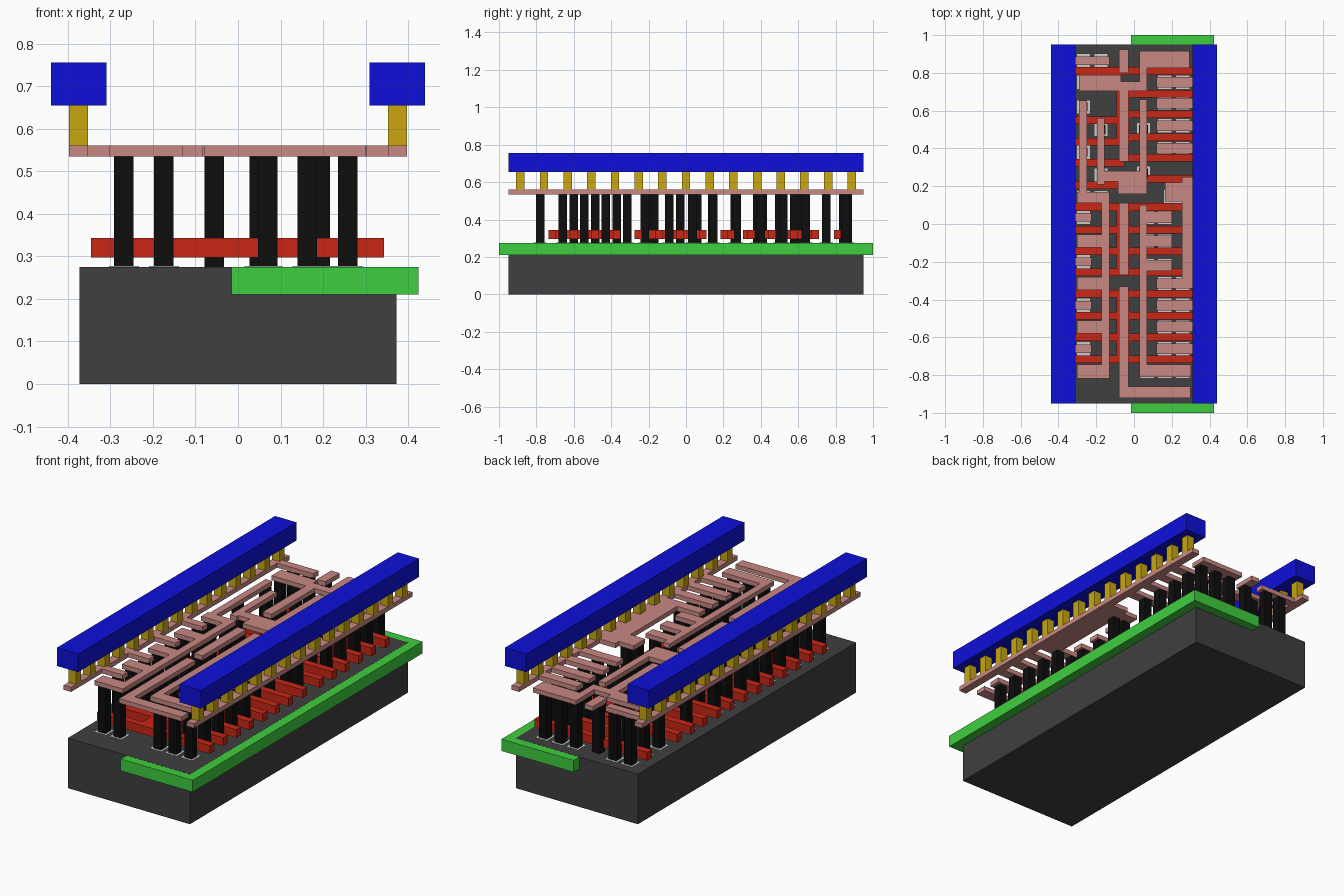
import bpy, bmesh
from mathutils import Matrix, Vector


def mat(name, r, g, b):
    m = bpy.data.materials.new(name)
    m.diffuse_color = (r, g, b, 1)
    return m


def layer(name, rects, z0, z1, material=None):
    """One object made of boxes; each rect is (x0, x1, y0, y1)."""
    bm = bmesh.new()
    for x0, x1, y0, y1 in rects:
        centre = Vector(((x0 + x1) / 2, (y0 + y1) / 2, (z0 + z1) / 2))
        size = Matrix.Diagonal((x1 - x0, y1 - y0, z1 - z0, 1))
        bmesh.ops.create_cube(bm, size=1, matrix=Matrix.Translation(centre) @ size)
    me = bpy.data.meshes.new(name)
    bm.to_mesh(me)
    bm.free()
    ob = bpy.data.objects.new(name, me)
    bpy.context.collection.objects.link(ob)
    if material:
        me.materials.append(material)
    return ob


def bar(x0, x1, y, w=0.045):
    return (x0, x1, y - w / 2, y + w / 2)


def post(x, y, w=0.046):
    return (x - w / 2, x + w / 2, y - w / 2, y + w / 2)


dark = mat("dark_grey", 0.05, 0.05, 0.05)
green = mat("green", 0.05, 0.62, 0.05)
red = mat("red", 0.58, 0.02, 0.008)
black = mat("black", 0.004, 0.004, 0.004)
pink = mat("pink", 0.58, 0.25, 0.23)
yellow = mat("yellow", 0.58, 0.39, 0.005)
blue = mat("blue", 0.004, 0.005, 0.7)

# Base block and the well set into its right half
layer("substrate", [(-0.372, 0.372, -0.95, 0.95)], 0, 0.2755, dark)
layer("well", [(-0.015, 0.424, -1, 1)], 0.21, 0.275, green)

# Gate bars: left and right halves, tied together by pads in the middle
left_gates = [-0.715, -0.6, -0.485, -0.37, -0.255, -0.145, -0.03, 0.09,
              0.205, 0.325, 0.435, 0.55, 0.81]
right_gates = [-0.715, -0.6, -0.485, -0.37, -0.255, -0.145, -0.03, 0.09,
               0.24, 0.35, 0.46, 0.58, 0.69, 0.81]
gates = [bar(-0.345, -0.05, y, 0.04) for y in left_gates]
gates += [bar(-0.06, 0.343, y, 0.04) for y in right_gates]
gates += [(-0.093, -0.02, a, b) for a, b in
          ((-0.735, -0.35), (-0.275, 0.11), (0.415, 0.71), (0.79, 0.83))]
layer("gates", gates, 0.297, 0.343, red)

# Fingers of the lower metal: (y, half height)
left_stubs = [0.865, 0.035, -0.2, -0.43, -0.66]
left_fingers = [(0.14, 0.03), (-0.09, 0.035), (-0.315, 0.035), (-0.545, 0.035), (-0.78, 0.037)]
right_rail_fingers = [0.75, 0.64, 0.52, 0.4, -0.315, -0.43, -0.545, -0.66]
mid_fingers = [0.035, -0.09, -0.22]

metal = [(s * 0.3745 - 0.0225, s * 0.3745 + 0.0225, -0.95, 0.95) for s in (-1, 1)]
metal += [bar(-0.36, -0.13 if y > 0.5 else -0.225, y) for y in left_stubs]
metal += [(-0.302, -0.13, y - h, y + h) for y, h in left_fingers]
metal += [bar(0.12, 0.36, y, 0.055) for y in right_rail_fingers]
metal += [bar(0.03, 0.2, y, 0.06) for y in mid_fingers]
metal += [
    (-0.172, -0.13, -0.815, 0.17),    # long left column
    (0.03, 0.07, -0.27, 0.1),         # right columns
    (0.03, 0.07, -0.81, -0.27),
    (0.07, 0.302, -0.81, -0.745),
    (0.255, 0.36, -0.34, 0.25),       # wide right rail block
    (0.165, 0.36, 0.12, 0.22),
    (-0.08, -0.028, -0.92, -0.33),    # hook at the front
    (-0.08, 0.3, -0.92, -0.86),
    (-0.08, -0.028, -0.27, 0.11),     # middle pads
    (-0.08, -0.028, 0.8, 0.925),
    (-0.08, -0.028, 0.33, 0.72),
    (-0.29, -0.07, 0.705, 0.79),      # output net at the back
    (-0.08, 0.07, 0.705, 0.755),
    (0.03, 0.07, 0.705, 0.915),
    (0.07, 0.293, 0.825, 0.915),
    (-0.29, -0.25, 0.13, 0.655),      # left link
    (-0.195, -0.155, 0.21, 0.56),     # looped link
    (-0.195, 0.07, 0.225, 0.28),
    (-0.085, 0.07, 0.16, 0.28),
    (0.03, 0.07, 0.16, 0.66),
]
layer("lower_metal", metal, 0.535, 0.56, pink)

# Contact posts under the metal, with small pale patches at their feet
XL1, XL2, XM, XR1, XR2, XR3 = -0.268, -0.174, -0.056, 0.07, 0.163, 0.258
posts = [(XL1, y) for y in left_stubs] + [(XL2, 0.865)]
posts += [(x, y) for y, h in left_fingers for x in (XL1, XL2)]
posts += [(x, y) for y in right_rail_fingers for x in (XR2, XR3)]
posts += [(x, y) for y in mid_fingers for x in (XR1, XR2)]
posts += [(x, y) for y in (-0.78, 0.855) for x in (XR1, XR2, XR3)]
posts += [(x, 0.145) for x in (XR2 + 0.03, XR3)]
posts += [(XL1, 0.75), (XL2, 0.75), (XL1, 0.62), (XL1, 0.38), (XL2, 0.5), (XL2, 0.26)]
posts += [(XR1 - 0.02, y) for y in (0.27, 0.5)]
gate_posts = [(XM, y) for y in (-0.6, -0.485, -0.37, -0.17, -0.03, 0.06, 0.41, 0.58, 0.84)]
layer("contacts", [post(x, y) for x, y in posts + gate_posts], 0.27, 0.535, black)
layer("contact_patches", [post(x, y, 0.07) for x, y in posts], 0.26, 0.277)

# Vias and the two raised power rails
vias = [post(s * 0.3745, -0.886 + i * 0.1266, 0.045) for s in (-1, 1) for i in range(15)]
layer("vias", vias, 0.56, 0.655, yellow)
for name, s in (("left_power_rail", -1), ("right_power_rail", 1)):
    layer(name, [(s * 0.374 - 0.065, s * 0.374 + 0.065, -0.95, 0.95)], 0.655, 0.755, blue)
